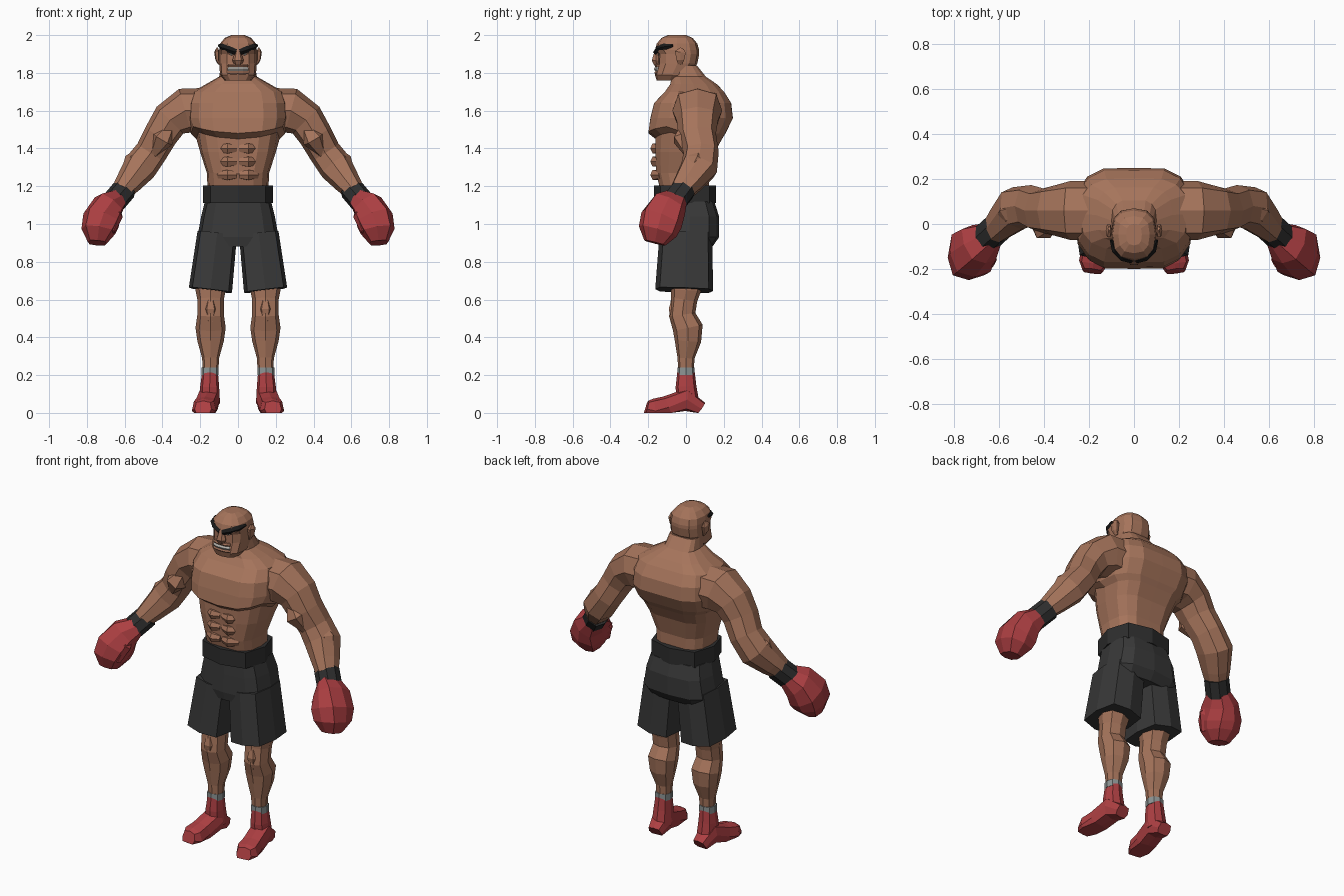
import bpy, bmesh, math
from mathutils import Vector

default_cube = bpy.data.objects.get("Cube")
if default_cube:
    bpy.data.objects.remove(default_cube)


def make_material(name, red, green, blue):
    material = bpy.data.materials.new(name)
    material.use_nodes = True
    material.diffuse_color = (red, green, blue, 1)
    shader = material.node_tree.nodes.get("Principled BSDF")
    shader.inputs["Base Color"].default_value = (red, green, blue, 1)
    return material


skin = make_material("brown skin", .38, .175, .105)
leather = make_material("red leather", .42, .05, .055)
cloth = make_material("charcoal cloth", .04, .04, .04)
dark = make_material("dark band", .027, .027, .027)
black = make_material("black brow", .01, .01, .01)
grey = make_material("grey sock", .27, .3, .3)
ivory = make_material("ivory teeth", .5, .48, .44)


def cross_section(sides, power):
    """Rounded polygon reaching from -1 to 1; a lower power is boxier."""
    points = []
    for index in range(sides):
        angle = math.tau * index / sides
        u, v = math.cos(angle), math.sin(angle)
        points.append((math.copysign(abs(u) ** power, u), math.copysign(abs(v) ** power, v)))
    return points


def loft(name, rings, material, mirror):
    """Skin the rings, cap both ends, and mirror across x where asked."""
    bm = bmesh.new()
    loops = [[bm.verts.new(point) for point in ring] for ring in rings]
    count = len(loops[0])
    for lower, upper in zip(loops, loops[1:]):
        for index in range(count):
            after = (index + 1) % count
            bm.faces.new((lower[index], lower[after], upper[after], upper[index]))
    bm.faces.new(loops[0])
    bm.faces.new(loops[-1])
    bmesh.ops.recalc_face_normals(bm, faces=bm.faces)
    mesh = bpy.data.meshes.new(name)
    bm.to_mesh(mesh)
    bm.free()
    mesh.materials.append(material)
    part = bpy.data.objects.new(name, mesh)
    bpy.context.collection.objects.link(part)
    if mirror:
        modifier = part.modifiers.new("Mirror", "MIRROR")
        modifier.use_mirror_merge = False


def tube(name, material, rows, sides=8, depth=1.0, power=.8, mirror=True):
    """Each row is x, y, z and radius; depth stretches the section."""
    points = [Vector(row[:3]) for row in rows]
    overall = (points[-1] - points[0]).normalized()
    level = abs(overall.z) < .5
    reference = Vector((0, 0, 1)) if level else Vector((0, 1, 0))
    rings = []
    for index, (point, row) in enumerate(zip(points, rows)):
        before = points[max(index - 1, 0)]
        after = points[min(index + 1, len(points) - 1)]
        tangent = (after - before).normalized()
        deep = (reference - tangent * reference.dot(tangent)).normalized()
        across = deep.cross(tangent)
        ring = []
        for u, v in cross_section(sides, power):
            corner = point + (across * u + deep * v * depth) * row[3]
            corner.z = max(corner.z, 0)
            ring.append(corner)
        rings.append(ring)
    loft(name, rings, material, mirror)


def hull(name, material, rows, sides=12, power=.8, groove=0, lift=0):
    """Each row is z, half width, front y and back y.

    Groove sinks the centre line; lift raises the flanks of the chest crease.
    """
    rings = []
    for z, width, front, back in rows:
        middle, reach = (front + back) / 2, (back - front) / 2
        crease = lift if 1.4 < z < 1.5 else 0
        ring = []
        for u, v in cross_section(sides, power):
            sink = 1 - groove if abs(u) < .1 else 1
            rise = crease * u * u if v < 0 else 0
            ring.append((u * width, middle + v * reach * sink, z + rise))
        rings.append(ring)
    loft(name, rings, material, False)


# Torso from waist to neck
hull("torso", skin, [
    (1.17, .16, -.14, .13), (1.27, .165, -.165, .13), (1.38, .2, -.17, .16),
    (1.45, .22, -.17, .2), (1.48, .25, -.21, .22), (1.56, .265, -.2, .26),
    (1.64, .26, -.18, .25), (1.7, .24, -.12, .21), (1.74, .17, -.09, .17),
    (1.78, .1, -.08, .11), (1.84, .09, -.06, .06),
], sides=16, power=.7, groove=.05, lift=.04)

# Belly muscles in three rows
for name, height in (("upper_belly", 1.4), ("middle_belly", 1.33), ("lower_belly", 1.26)):
    tube(name, skin, [
        (.01, -.15, height, .02), (.05, -.16, height, .03), (.1, -.13, height, .02),
    ], sides=6)

# Arms
tube("arms", skin, [
    (.18, .06, 1.6, .12), (.28, .06, 1.6, .12), (.36, .06, 1.55, .1),
    (.41, .06, 1.47, .09), (.46, .08, 1.38, .085), (.52, .07, 1.3, .09),
    (.58, .01, 1.22, .07), (.62, -.03, 1.17, .055),
], depth=1.1)
tube("biceps", skin, [(.35, 0, 1.53, .02), (.4, -.01, 1.45, .06), (.45, .02, 1.36, .02)], sides=6)
tube("forearm_muscles", skin, [
    (.49, .08, 1.41, .02), (.55, .06, 1.33, .055), (.61, 0, 1.22, .02),
], sides=6)

# Wrist bands and gloves
tube("wrist_bands", dark, [(.6, -.01, 1.185, .065), (.655, -.06, 1.12, .065)])
tube("gloves", leather, [
    (.64, -.05, 1.13, .055), (.69, -.09, 1.09, .085), (.725, -.13, 1.02, .1),
    (.74, -.15, .96, .09), (.745, -.165, .9, .05),
], depth=1.15, power=.7)
tube("glove_thumbs", leather, [
    (.66, -.1, 1.09, .03), (.65, -.16, 1.04, .04), (.67, -.2, .96, .02),
], sides=6)

# Shorts: hips, two legs and the waistband
hull("shorts_hips", cloth, [
    (1.12, .175, -.13, .15), (1.04, .195, -.135, .175),
    (.93, .215, -.14, .175), (.88, .2, -.13, .14),
], power=.6)
tube("shorts_legs", cloth, [(.11, 0, .95, .105), (.146, -.01, .65, .115)], depth=1.33, power=.5)
hull("waistband", dark, [(1.11, .185, -.17, .16), (1.205, .185, -.17, .16)], sides=8, power=.7)

# Legs
tube("legs", skin, [(.145, y, z, radius) for y, z, radius in (
    (0, .75, .08), (0, .65, .08), (-.01, .6, .07), (-.02, .52, .07), (.01, .45, .08),
    (.01, .38, .07), (0, .29, .045), (0, .2, .04))])
tube("kneecaps", skin, [(.145, -.06, .6, .02), (.145, -.06, .55, .035), (.145, -.06, .48, .02)], sides=6)
tube("socks", grey, [(.148, 0, .24, .046), (.148, 0, .2, .046)])

# Boots
tube("boot_shafts", leather, [(.148, 0, .215, .042), (.15, 0, .14, .05), (.15, .01, .05, .055)], depth=1.1)
tube("boot_feet", leather, [
    (.15, .08, .02, .04), (.155, 0, .07, .06), (.17, -.1, .03, .06),
    (.18, -.17, .01, .065), (.185, -.21, .02, .045),
], power=.6)

# Head
hull("head", skin, [
    (1.76, .07, -.155, -.02), (1.79, .095, -.165, .02), (1.85, .1, -.15, .06),
    (1.9, .1, -.15, .07), (1.92, .1, -.165, .07), (1.955, .095, -.155, .06),
    (1.985, .07, -.13, .035), (2, .035, -.095, 0),
], power=.75)
tube("ears", skin, [
    (.1, -.03, 1.845, .005), (.11, -.03, 1.87, .01), (.112, -.03, 1.91, .014), (.11, -.02, 1.93, .005),
], sides=6, depth=2.3)
tube("nose", skin, [(0, -.155, 1.925, .012), (0, -.16, 1.865, .03), (0, -.155, 1.845, .02)],
     sides=6, depth=.8, mirror=False)

# Brows, eyes and mouth
tube("brows", black, [
    (.01, -.163, 1.91, .012), (.05, -.152, 1.925, .014), (.085, -.118, 1.937, .014), (.102, -.07, 1.945, .006),
], sides=4, depth=1.3)
tube("eyes", ivory, [(.03, -.145, 1.897, .006), (.06, -.13, 1.903, .006)], sides=4)
for name, material, height, radius in (
        ("upper_lip", skin, 1.838, .012), ("teeth", ivory, 1.82, .015), ("lower_lip", skin, 1.8, .013)):
    tube(name, material, [
        (side * .025, -.165 + abs(side) * .01, height, radius) for side in (-2, -1, 1, 2)
    ], sides=6, depth=.8, mirror=False)
